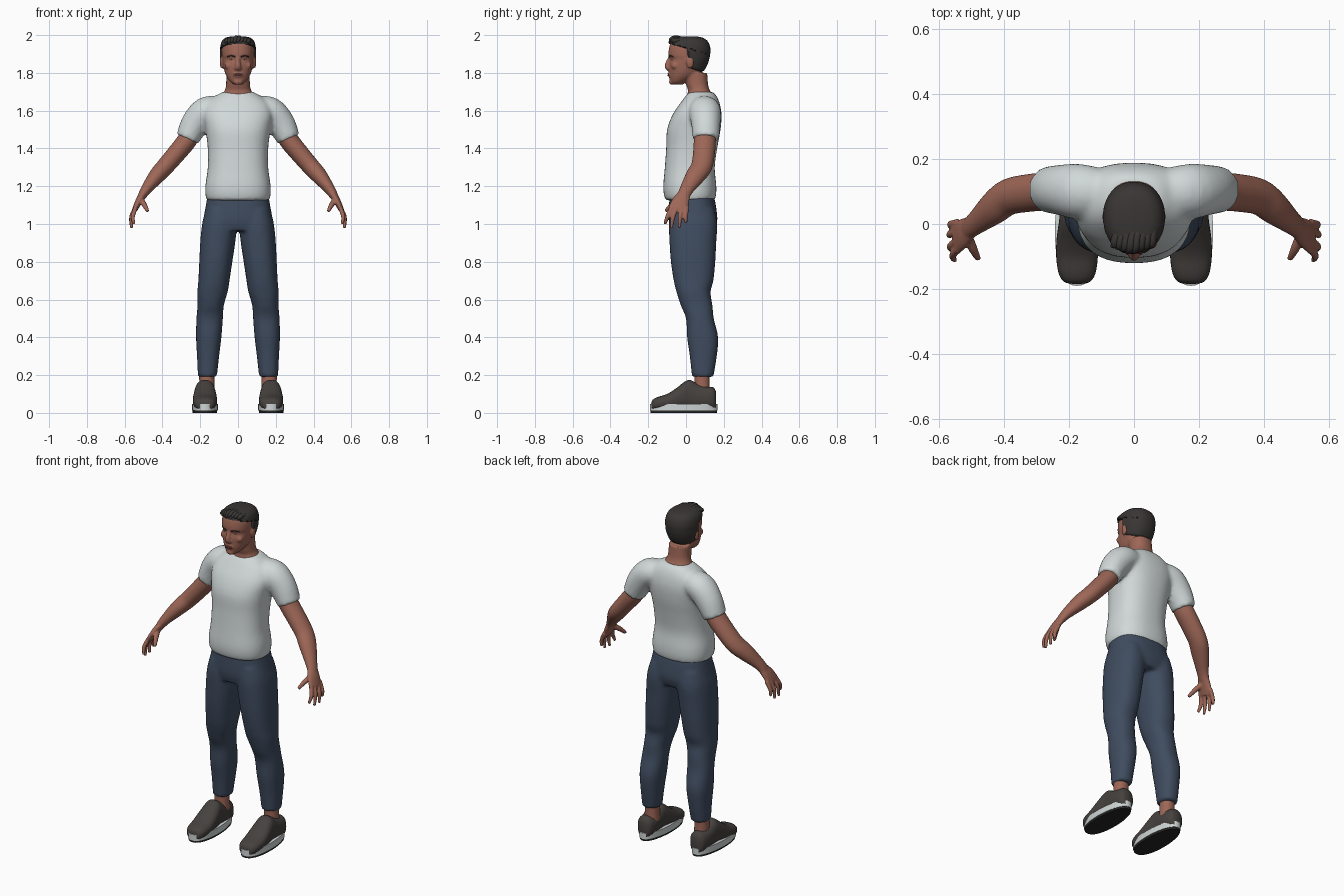
import bpy, bmesh, math
from mathutils import Vector, Matrix

if "Cube" in bpy.data.objects:
    bpy.data.objects.remove(bpy.data.objects["Cube"])


def colour(name, r, g, b):
    m = bpy.data.materials.new(name)
    m.diffuse_color = (r, g, b, 1)
    m.use_nodes = True
    m.node_tree.nodes["Principled BSDF"].inputs["Base Color"].default_value = m.diffuse_color
    return m


SKIN = colour("skin", 0.34, 0.135, 0.095)
LIP = colour("lip", 0.25, 0.085, 0.07)
HAIR = colour("dark_hair", 0.04, 0.036, 0.034)
SHIRT = colour("pale_shirt", 0.64, 0.69, 0.69)
DENIM = colour("navy_denim", 0.05, 0.072, 0.115)
SHOE = colour("charcoal_shoe", 0.06, 0.053, 0.049)
SOLE = colour("light_sole", 0.62, 0.66, 0.66)
TREAD = colour("black_tread", 0.02, 0.019, 0.019)
EYE = colour("eye_white", 0.5, 0.42, 0.38)


def spline(rows, k=4):
    """Resample rows of numbers along a Catmull-Rom curve."""
    out = []
    for i in range(len(rows) - 1):
        a, b, c, d = (rows[max(i - 1, 0)], rows[i], rows[i + 1], rows[min(i + 2, len(rows) - 1)])
        for j in range(k):
            t = j / k
            out.append([0.5 * (2 * q + (r - p) * t + (2 * p - 5 * q + 4 * r - s) * t * t
                               + (3 * q - p - 3 * r + s) * t ** 3) for p, q, r, s in zip(a, b, c, d)])
    return out + [list(rows[-1])]


def oval(n, p):
    f = lambda v: math.copysign(abs(v) ** (2 / p), v)
    return [(f(math.cos(a)), f(math.sin(a))) for a in (2 * math.pi * i / n for i in range(n))]


def loft(bm, rings):
    vs = [[bm.verts.new(p) for p in ring] for ring in rings]
    n = len(vs[0])
    for a, b in zip(vs, vs[1:]):
        for i in range(n):
            bm.faces.new((a[i], a[(i + 1) % n], b[(i + 1) % n], b[i]))
    bm.faces.new(vs[0])
    bm.faces.new(vs[-1])


def stack(bm, rows, p=2.2, n=40, k=4, along_y=False):
    """Rows are (height, x0, x1, y0, y1), or (y, x0, x1, z0, z1) along y."""
    rings = []
    for h, x0, x1, y0, y1 in spline(rows, k):
        ring = [((x0 + x1) / 2 + u * (x1 - x0) / 2, (y0 + y1) / 2 + v * (y1 - y0) / 2) for u, v in oval(n, p)]
        rings.append([(x, h, y) if along_y else (x, y, h) for x, y in ring])
    loft(bm, rings)


def tube(bm, path, s=1, n=16, k=4, ref=Vector((0, 1, 0))):
    """Path rows are (x, y, z, radius along ref, other radius)."""
    path = spline([(s * r[0], *r[1:]) for r in path], k)
    pts = [Vector(r[:3]) for r in path]
    rings = []
    for i, r in enumerate(path):
        t = (pts[min(i + 1, len(pts) - 1)] - pts[max(i - 1, 0)]).normalized()
        u = (ref - t * t.dot(ref)).normalized()
        w = t.cross(u)
        rings.append([pts[i] + u * a * r[3] + w * b * r[4] for a, b in oval(n, 2)])
    loft(bm, rings)


def ball(bm, c, r):
    bmesh.ops.create_uvsphere(bm, u_segments=16, v_segments=10, radius=1,
                              matrix=Matrix.Translation(c) @ Matrix.Diagonal((*r, 1)))


def finish(name, bm, mat, voxel=0, smooth=2):
    bmesh.ops.recalc_face_normals(bm, faces=bm.faces)
    for f in bm.faces:
        f.smooth = True
    me = bpy.data.meshes.new(name)
    bm.to_mesh(me)
    bm.free()
    me.materials.append(mat)
    ob = bpy.data.objects.new(name, me)
    bpy.context.collection.objects.link(ob)
    if voxel:
        m = ob.modifiers.new("fuse", 'REMESH')
        m.mode, m.voxel_size, m.use_smooth_shade = 'VOXEL', voxel, True
        m = ob.modifiers.new("soften", 'SMOOTH')
        m.iterations, m.factor = smooth, 0.5
    else:
        bpy.context.view_layer.objects.active = ob
        ob.select_set(True)
        bpy.ops.object.shade_smooth_by_angle(angle=math.radians(45))
        ob.select_set(False)
    return ob


def sym(rows):
    return [(z, -w, w, f, b) for z, w, f, b in rows]


# T-shirt: torso with two sleeves
bm = bmesh.new()
stack(bm, sym([(1.125, .166, -.108, .152), (1.16, .173, -.118, .16), (1.21, .172, -.12, .16), (1.3, .16, -.112, .152),
               (1.4, .16, -.105, .165), (1.5, .172, -.1, .183), (1.58, .185, -.07, .188),
               (1.64, .165, -.03, .178), (1.68, .115, 0, .16), (1.7, .08, .018, .14)]), p=2.4)
for s in (-1, 1):
    tube(bm, [(.10, .095, 1.605, .075, .072), (.17, .1, 1.595, .085, .078), (.228, .105, 1.53, .077, .075),
              (.268, .105, 1.45, .07, .062)], s, 24)
finish("t_shirt", bm, SHIRT, .011, 4)

# Trousers: hips fused with two legs
bm = bmesh.new()
stack(bm, sym([(1.16, .16, -.085, .145), (1.1, .17, -.09, .158), (1.02, .184, -.092, .166), (.965, .185, -.08, .15)]), p=2.5)
for s in (-1, 1):
    rows = [(1.08, .01, .17, -.08, .15), (1.0, .005, .19, -.09, .165), (.9, .015, .2, -.087, .16),
            (.8, .03, .205, -.08, .155), (.7, .045, .21, -.065, .145), (.64, .055, .215, -.05, .13),
            (.57, .075, .214, -.028, .14), (.5, .08, .22, 0, .147), (.4, .088, .222, .006, .17),
            (.3, .1, .217, .02, .163), (.19, .112, .212, .032, .145)]
    stack(bm, [(z, min(s * a, s * b), max(s * a, s * b), f, k) for z, a, b, f, k in rows], p=2.3)
finish("trousers", bm, DENIM, .011, 3)

# Arms with palms, fingers and thumbs
for s, side in ((-1, "right"), (1, "left")):
    bm = bmesh.new()
    tube(bm, [(.21, .1, 1.55, .05, .05), (.265, .1, 1.45, .058, .052), (.325, .095, 1.375, .058, .05),
              (.385, .083, 1.305, .056, .047), (.43, .05, 1.255, .052, .043), (.485, .004, 1.185, .037, .029),
              (.51, -.015, 1.145, .034, .022)], s, 24)
    tube(bm, [(.5, -.008, 1.16, .033, .022), (.525, -.028, 1.12, .046, .019), (.547, -.045, 1.075, .052, .014)], s)
    for y, ty, x, z in ((-.083, -.112, .55, 1.0), (-.057, -.078, .563, .977), (-.028, -.035, .565, .98), (-.003, .0, .562, 1.005)):
        tube(bm, [(.54, y + .008, 1.09, .012, .012), ((.552 + x) / 2 + .006, (y + ty) / 2, 1.04, .012, .0115),
                  (x, ty, z, .008, .008)], s, 10)
    tube(bm, [(.515, -.03, 1.13, .018, .016), (.495, -.075, 1.1, .015, .014), (.478, -.108, 1.068, .009, .009)], s, 10)
    finish(side + "_arm", bm, SKIN, .005, 3)

# Head, neck, nose and ears fused together
HEAD = sym([(1.738, .022, -.07, -.015), (1.752, .04, -.082, .0), (1.78, .06, -.088, .05), (1.81, .072, -.09, .085),
            (1.845, .079, -.09, .105), (1.873, .083, -.084, .114), (1.892, .085, -.093, .118), (1.93, .085, -.09, .12),
            (1.96, .076, -.08, .107), (1.98, .055, -.055, .08), (1.987, .025, -.02, .045)])
bm = bmesh.new()
stack(bm, HEAD, p=2.2)
stack(bm, sym([(1.64, .09, .02, .15), (1.68, .085, .008, .142), (1.71, .069, .01, .125), (1.74, .063, .0, .117),
               (1.8, .062, -.01, .112)]))
tube(bm, [(0, -.078, 1.885, .012, .011), (0, -.092, 1.86, .013, .012), (0, -.1, 1.835, .014, .015),
          (0, -.088, 1.82, .014, .016)], n=12)
ball(bm, (0, -.074, 1.752), (.025, .016, .016))
ball(bm, (0, -.085, 1.79), (.028, .012, .015))
for s in (-1, 1):
    ball(bm, (s * .011, -.094, 1.826), (.009, .011, .008))
    ball(bm, (s * .088, .022, 1.857), (.009, .02, .033))
    ball(bm, (s * .05, -.058, 1.838), (.022, .02, .02))
finish("head", bm, SKIN, .006, 3)


def face_y(x):
    return .017 - .1 * (1 - abs(x / .083) ** 2.2) ** (1 / 2.2)


# Mouth, eyes and brows
bm = bmesh.new()
ball(bm, (0, -.092, 1.793), (.024, .007, .0035))
ball(bm, (0, -.091, 1.786), (.02, .008, .004))
finish("lips", bm, LIP)
eyes, dark = bmesh.new(), bmesh.new()
for s in (-1, 1):
    ball(eyes, (s * .034, face_y(.034) + .003, 1.871), (.012, .006, .0045))
    ball(dark, (s * .034, face_y(.034) - .001, 1.871), (.004, .003, .004))
    tube(dark, [(x, face_y(x) - d, z, .004, .0035) for x, d, z in ((.015, .007, 1.885), (.036, .008, 1.891), (.056, .006, 1.886))],
         s, 8, ref=Vector((0, 0, 1)))
finish("eyes", eyes, EYE)
finish("brows_and_pupils", dark, HAIR)

# Hair cap: swollen skull trimmed to the hairline, plus a swept fringe
for name, cuts in (("hair_top", [((0, -.09, 1.953), (0, .28, 1))]),
                   ("hair_back", [((0, .005, 1.9), (0, 1, .12)), ((0, .08, 1.808), (0, .3, 1))])):
    bm = bmesh.new()
    stack(bm, [(z + (.006 if z > 1.94 else 0), a - .01, b + .01, f - .004, k + .009) for z, a, b, f, k in HEAD], n=48, k=5)
    for co, no in cuts:
        bmesh.ops.bisect_plane(bm, geom=bm.verts[:] + bm.edges[:] + bm.faces[:], plane_co=co, plane_no=no, clear_inner=True)
    for v in bm.verts:
        if v.is_boundary:
            v.co.x *= .88
            v.co.y = .02 + (v.co.y - .02) * .9
    finish(name, bm, HAIR)
bm = bmesh.new()
for i in range(8):
    x = -.056 + .016 * i
    e = abs(x) / .056
    tube(bm, [(x * .9 + .01, .0, 1.972, .014, .012), (x, -.045, 1.986 - .014 * e, .014, .014),
              (x - .004, -.078 + .015 * e, 1.982 - .014 * e, .013, .012),
              (x - .014, -.09 + .022 * e, 1.962 - .004 * (i % 2), .005, .005)], n=10, ref=Vector((1, 0, 0)))
finish("fringe", bm, HAIR)

# Ankles and shoes
for s, side in ((-1, "right"), (1, "left")):
    c = s * .175
    bm = bmesh.new()
    stack(bm, [(z, s * .165 - w, s * .165 + w, .085 - w, .085 + w) for z, w in ((.08, .043), (.16, .04), (.24, .042))], n=24)
    finish(side + "_ankle", bm, SKIN)
    bm = bmesh.new()
    rows = [(-.184, .02, .05), (-.176, .042, .07), (-.15, .057, .084), (-.1, .064, .1), (-.05, .063, .132), (-.01, .058, .163),
            (.02, .054, .175), (.06, .054, .155), (.11, .053, .14), (.145, .045, .135), (.16, .028, .11)]
    stack(bm, [(y, c - w, c + w, .015, t) for y, w, t in rows], p=2.4, n=32, along_y=True)
    finish(side + "_shoe", bm, SHOE)
    for part, mat, z0, z1, g in (("_sole", SOLE, .012, .048, 0), ("_tread", TREAD, 0, .013, .003)):
        bm = bmesh.new()
        stack(bm, [(z, c - .068 + g, c + .068 - g, -.19 + g, .166 - g) for z in (z0, z1)], p=2.4, n=48, k=1)
        for v in bm.verts:
            v.co.x = c + (v.co.x - c) * (1 - .9 * max(0, v.co.y))
        finish(side + part, bm, mat)
